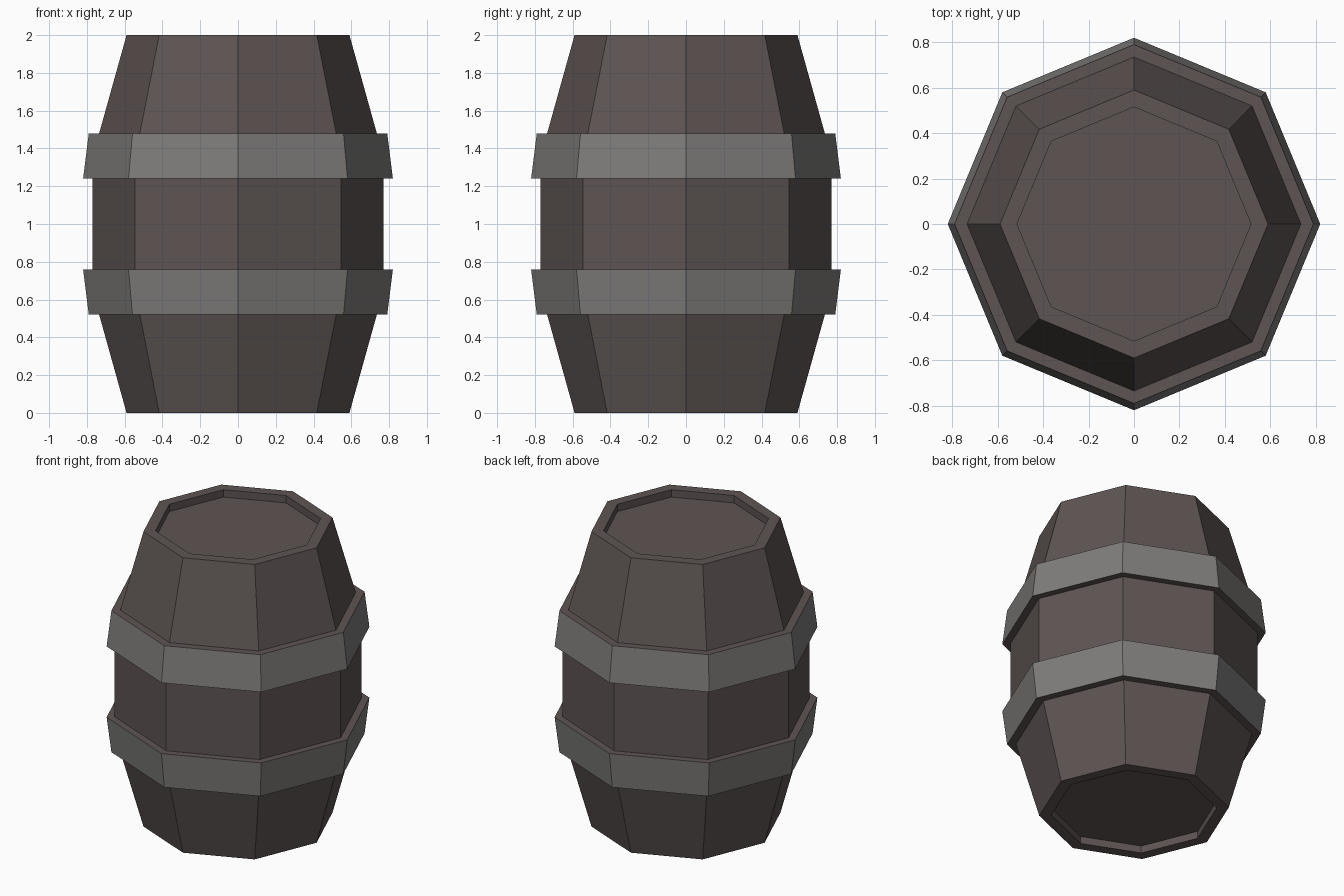
import bpy, bmesh
from math import cos, sin, pi

if "Cube" in bpy.data.objects:
    bpy.data.objects.remove(bpy.data.objects["Cube"])

SIDES = 8


def material(name, rgb):
    m = bpy.data.materials.new(name)
    m.diffuse_color = (*rgb, 1)
    m.use_nodes = True
    m.node_tree.nodes["Principled BSDF"].inputs["Base Color"].default_value = m.diffuse_color
    return m


wood = material("dark_wood", (0.11, 0.09, 0.087))
iron = material("hoop_iron", (0.21, 0.205, 0.20))

# Lower half of the profile (radius, height): recessed lid, rim, staves, hoop, belly
half = [(0.515, 0.05), (0.515, 0.0), (0.59, 0.0), (0.735, 0.52),
        (0.79, 0.52), (0.82, 0.76), (0.77, 0.76)]
profile = half + [(r, 2 - z) for r, z in reversed(half)]
hoop_segments = {4, len(profile) - 2 - 4}

# Lathe the profile into an eight-sided barrel
bm = bmesh.new()
rings = [[bm.verts.new((r * cos(2 * pi * i / SIDES), r * sin(2 * pi * i / SIDES), z))
          for i in range(SIDES)] for r, z in profile]
for s, (a, b) in enumerate(zip(rings, rings[1:])):
    for i in range(SIDES):
        j = (i + 1) % SIDES
        face = bm.faces.new((a[i], a[j], b[j], b[i]))
        face.material_index = int(s in hoop_segments)

# Bottom and top lids
bm.faces.new(rings[0][::-1])
bm.faces.new(rings[-1])
bmesh.ops.recalc_face_normals(bm, faces=bm.faces)

mesh = bpy.data.meshes.new("barrel")
bm.to_mesh(mesh)
bm.free()
mesh.materials.append(wood)
mesh.materials.append(iron)
bpy.context.collection.objects.link(bpy.data.objects.new("barrel", mesh))
